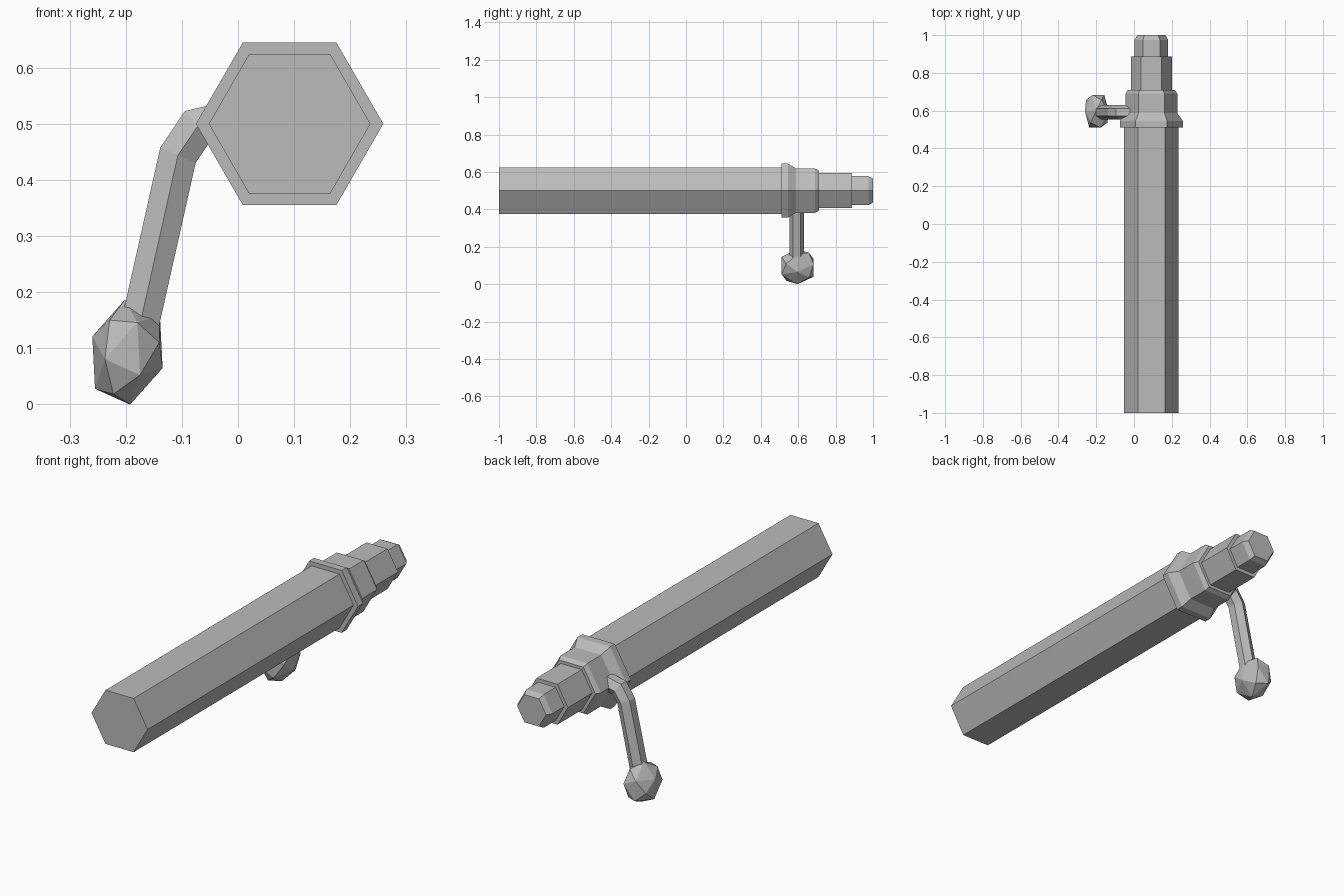
import bpy, bmesh
from math import cos, sin, pi, radians
from mathutils import Vector

cube = bpy.data.objects.get("Cube")
if cube:
    bpy.data.objects.remove(cube, do_unlink=True)

steel = bpy.data.materials.new("grey steel")
steel.use_nodes = True
GREY = (0.5, 0.5, 0.5, 1)
steel.diffuse_color = GREY
steel.node_tree.nodes["Principled BSDF"].inputs["Base Color"].default_value = GREY


def finish(bm, name):
    bmesh.ops.recalc_face_normals(bm, faces=bm.faces)
    mesh = bpy.data.meshes.new(name)
    bm.to_mesh(mesh)
    bm.free()
    mesh.materials.append(steel)
    obj = bpy.data.objects.new(name, mesh)
    bpy.context.collection.objects.link(obj)
    return obj


def skin(name, rings):
    """Bridge a list of hexagon rings and cap both ends."""
    bm = bmesh.new()
    loops = [[bm.verts.new(p) for p in ring] for ring in rings]
    for a, b in zip(loops, loops[1:]):
        for i in range(6):
            j = (i + 1) % 6
            bm.faces.new((a[i], a[j], b[j], b[i]))
    bm.faces.new(loops[0])
    bm.faces.new(loops[-1])
    return finish(bm, name)


AXIS_X, AXIS_Z = 0.092, 0.5


def hex_turning(name, profile):
    """Six-sided turned part along y from (y, radius) pairs."""
    skin(name, [[(AXIS_X + r * cos(i * pi / 3), y, AXIS_Z + r * sin(i * pi / 3))
                 for i in range(6)] for y, r in profile])


# Long body, then the stepped rear end
hex_turning("bolt_body", [(-1, 0.144), (0.515, 0.144)])
hex_turning("bolt_collar", [(0.51, 0.167), (0.545, 0.167), (0.588, 0.137),
                            (0.69, 0.137), (0.71, 0.124)])
hex_turning("rear_sleeve", [(0.70, 0.108), (0.888, 0.108)])
hex_turning("rear_cap", [(0.88, 0.089), (0.975, 0.089), (1, 0.074)])

# Bent hexagonal handle, mitred at each bend
HANDLE_Y, HANDLE_R = 0.592, 0.039
path = [Vector(p) for p in ((-0.182, 0.11), (-0.107, 0.444), (-0.074, 0.493), (0.0, 0.51))]
dirs = [(b - a).normalized() for a, b in zip(path, path[1:])]
rings = []
for k, p in enumerate(path):
    d0, d1 = dirs[max(k - 1, 0)], dirs[min(k, len(dirs) - 1)]
    mid = (d0 + d1).normalized()
    side = Vector((mid.y, -mid.x)) / mid.dot(d0)
    ring = []
    for i in range(6):
        a = i * pi / 3
        q = p + side * (HANDLE_R * sin(a))
        ring.append((q.x, HANDLE_Y + HANDLE_R * cos(a), q.y))
    rings.append(ring)
skin("bolt_handle", rings)

# Faceted knob: octahedral ball, flattened and tilted along the handle
up = Vector((0.223, 0, 0.975))
across = Vector((0.975, 0, -0.223))
back = Vector((0, 1, 0))
axes = [Vector((0.816 * cos(radians(t)), -0.577, 0.816 * sin(radians(t))))
        for t in (22, 142, 262)]
points = [s * a for a in axes for s in (1, -1)]
for i in range(3):
    for s in (1, -1):
        for t in (1, -1):
            points.append((s * axes[i] + t * axes[(i + 1) % 3]).normalized())
centre = Vector((-0.197, 0.597, 0.093))
bm = bmesh.new()
for p in points:
    bm.verts.new(centre + across * (p.x * 0.068) + back * (p.y * 0.105) + up * (p.z * 0.097))
bmesh.ops.convex_hull(bm, input=bm.verts)
finish(bm, "handle_knob")
